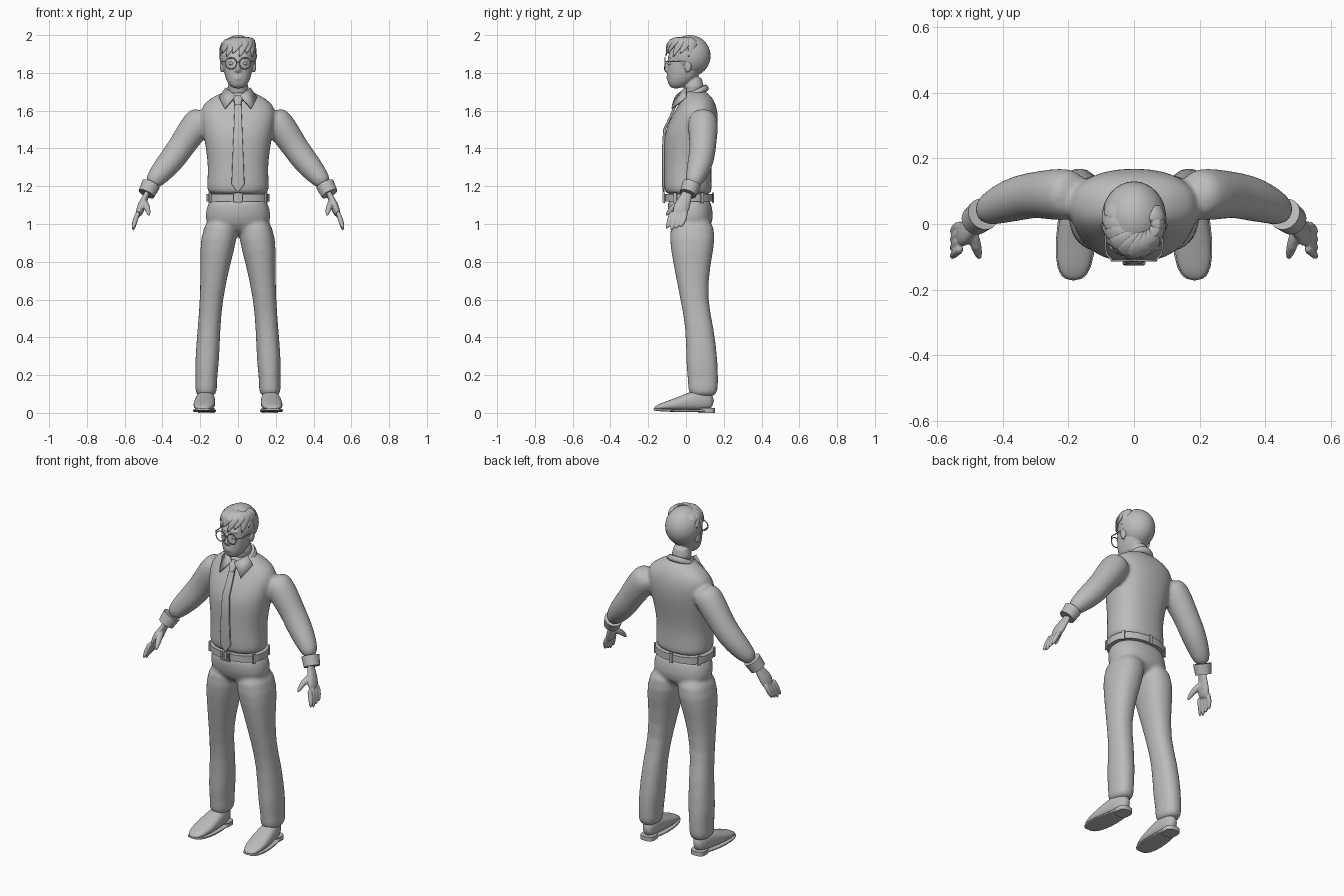
import bpy, bmesh, math
from mathutils import Vector, Matrix

if "Cube" in bpy.data.objects:
    bpy.data.objects.remove(bpy.data.objects["Cube"], do_unlink=True)

COLOUR = (.5, .5, .5, 1)
grey = bpy.data.materials.new("plain_grey")
grey.use_nodes = True
grey.diffuse_color = COLOUR
grey.node_tree.nodes["Principled BSDF"].inputs["Base Color"].default_value = COLOUR


def signed_power(value, exponent):
    return math.copysign(abs(value) ** exponent, value)


def ring(centre, half_u, half_v, power=2, sides=24):
    """Points of a superellipse spanned by two half axes."""
    points = []
    for i in range(sides):
        angle = math.tau * i / sides
        along_u = Vector(half_u) * signed_power(math.cos(angle), 2 / power)
        along_v = Vector(half_v) * signed_power(math.sin(angle), 2 / power)
        points.append(Vector(centre) + along_u + along_v)
    return points


def loft(bm, rings):
    """Skin a closed solid through rings of points."""
    loops = [[bm.verts.new(point) for point in points] for points in rings]
    for low, high in zip(loops, loops[1:]):
        for i in range(len(low)):
            bm.faces.new((low[i - 1], low[i], high[i], high[i - 1]))
    bm.faces.new(loops[0])
    bm.faces.new(loops[-1])


def level_ring(z, width, front, back, centre_x=0, power=2.3):
    middle, depth = (front + back) / 2, (back - front) / 2
    return ring((centre_x, middle, z), (width, 0, 0), (0, depth, 0), power)


def tube(bm, path, radii, side=1, facing=(0, 1, 0), flatness=1):
    """Loft round rings along a path, squashed along the facing direction."""
    points = [Vector((x * side, y, z)) for x, y, z in path]
    rings = []
    for i, (point, radius) in enumerate(zip(points, radii)):
        before, after = points[max(i - 1, 0)], points[min(i + 1, len(points) - 1)]
        direction = (after - before).normalized()
        across = direction.cross(Vector(facing)).normalized()
        outward = across.cross(direction)
        rings.append(ring(point, across * radius, outward * radius * flatness))
    loft(bm, rings)


def ball(bm, centre, size):
    matrix = Matrix.Translation(centre) @ Matrix.Diagonal((*size, 1))
    bmesh.ops.create_uvsphere(bm, u_segments=32, v_segments=20, radius=1, matrix=matrix)


def box(bm, centre, size, turn=0):
    matrix = Matrix.Translation(centre) @ Matrix.Rotation(turn, 4, "Z") @ Matrix.Diagonal((*size, 1))
    bmesh.ops.create_cube(bm, size=1, matrix=matrix)


def finish(bm, name, subdivide=0, voxel=0):
    """Make the object; a voxel size blends its overlapping solids into one skin."""
    bmesh.ops.recalc_face_normals(bm, faces=bm.faces)
    mesh = bpy.data.meshes.new(name)
    bm.to_mesh(mesh)
    bm.free()
    mesh.materials.append(grey)
    part = bpy.data.objects.new(name, mesh)
    bpy.context.collection.objects.link(part)
    bpy.ops.object.select_all(action="DESELECT")
    part.select_set(True)
    bpy.context.view_layer.objects.active = part
    bpy.ops.object.shade_smooth_by_angle(angle=math.radians(50))
    if subdivide:
        rounding = part.modifiers.new("rounding", "SUBSURF")
        rounding.levels = rounding.render_levels = subdivide
    if voxel:
        blend = part.modifiers.new("blend", "REMESH")
        blend.mode, blend.voxel_size, blend.use_smooth_shade = "VOXEL", voxel, True
        soften = part.modifiers.new("soften", "SMOOTH")
        soften.factor, soften.iterations = .5, 4
    return part


SIDES = {"left": 1, "right": -1}

# Shirt: torso and sleeves blended into one surface
bm = bmesh.new()
torso = [(1.15, .15, -.1, .13), (1.18, .17, -.12, .14), (1.3, .155, -.115, .13), (1.45, .18, -.12, .16),
         (1.52, .19, -.1, .17), (1.58, .2, -.07, .17), (1.63, .19, -.04, .16), (1.67, .14, -.02, .14),
         (1.71, .06, 0, .1)]
loft(bm, [level_ring(*row) for row in torso])
sleeve = [(.17, .09, 1.59), (.24, .09, 1.5), (.3, .09, 1.41), (.35, .08, 1.34), (.41, .06, 1.27), (.47, .03, 1.2)]
for side in SIDES.values():
    tube(bm, sleeve, (.08, .08, .07, .07, .06, .04), side)
finish(bm, "shirt", 2, .011)

for label, side in SIDES.items():
    # Cuff
    bm = bmesh.new()
    tube(bm, [(.46, .03, 1.21), (.485, .01, 1.16)], (.05, .045), side)
    finish(bm, label + "_cuff")

    # Hand: palm, four fingers and thumb
    bm = bmesh.new()
    sideways = (1, 0, 0)
    tube(bm, [(.475, .01, 1.18), (.49, 0, 1.14), (.51, -.02, 1.1), (.53, -.04, 1.04)],
         (.03, .03, .045, .04), side, sideways, .5)
    for finger in range(4):
        y = .025 * finger - .075
        tip = .96 + .01 * abs(finger - 1)
        tube(bm, [(.525, y, 1.07), (.545, y - .01, 1.02), (.557, y - .03, tip)],
             (.013, .015, .008), side, sideways)
    tube(bm, [(.5, -.01, 1.12), (.48, -.07, 1.09), (.47, -.11, 1.04)], (.02, .018, .008), side, sideways)
    finish(bm, label + "_hand", 1, .005)

    # Shoe: upper and sole share one outline, above a block heel
    outline = [(-.17, .02, .03), (-.14, .05, .05), (-.05, .06, .08), (.06, .05, .13), (.15, .03, .11)]
    upper, sole = [], []
    for y, width, top in outline:
        x = side * (.175 - .06 * y)
        lift = .01 + .3 * y * y
        upper.append(ring((x, y, (top + lift) / 2), (width, 0, 0), (0, 0, (top - lift) / 2), 2.4))
        sole.append(ring((x, y * 1.02, lift), (width + .004, 0, 0), (0, 0, .007), 5))
    bm = bmesh.new()
    loft(bm, upper)
    finish(bm, label + "_shoe", 2)
    bm = bmesh.new()
    loft(bm, sole)
    finish(bm, label + "_sole", 1)
    bm = bmesh.new()
    loft(bm, [level_ring(z, .043, .065, .153, side * .168, 3) for z in (0, .025)])
    finish(bm, label + "_heel")

# Trousers: hips and legs blended together
bm = bmesh.new()
hips = [(1.15, .15, -.1, .13), (1.08, .17, -.1, .14), (1, .18, -.09, .15), (.94, .1, -.03, .08)]
loft(bm, [level_ring(*row) for row in hips])
leg = [(1.05, .08, -.08, .14), (.92, .1, -.09, .16), (.8, .08, -.07, .13), (.6, .06, -.03, .11), (.45, .06, 0, .15),
       (.25, .065, 0, .17), (.18, .055, .01, .17), (.13, .06, .01, .17), (.08, .05, .02, .16)]
for side in SIDES.values():
    loft(bm, [level_ring(*row, side * (.17 - .08 * row[0] ** 2)) for row in leg])
finish(bm, "trousers", 1, .011)

# Belt, with loops spaced round it and a framed buckle
BELT = (.167, -.115, .143)
bm = bmesh.new()
loft(bm, [level_ring(z, *BELT) for z in (1.12, 1.16)])
finish(bm, "belt")
bm = bmesh.new()
for spot in level_ring(1.14, *BELT)[2::4]:
    box(bm, spot, (.01, .018, .055), math.atan2(spot.y, spot.x))
finish(bm, "belt_loops")
bm = bmesh.new()
for side in SIDES.values():
    box(bm, (side * .024, -.118, 1.14), (.007, .014, .05))
    box(bm, (0, -.118, 1.14 + side * .022), (.05, .014, .007))
finish(bm, "belt_buckle")

# Head: skull, neck, nose, lips, ears and brows
bm = bmesh.new()
skull = [(1.715, .03, -.08, -.03), (1.75, .06, -.1, .04), (1.8, .075, -.1, .08), (1.88, .085, -.1, .11),
         (1.94, .08, -.08, .1), (1.97, .04, -.04, .07)]
loft(bm, [level_ring(*row) for row in skull])
tube(bm, [(0, .04, 1.66), (0, .04, 1.8)], (.06, .055))
tube(bm, [(0, -.09, 1.87), (0, -.115, 1.82), (0, -.09, 1.8)], (.008, .014, .012))
for z in (1.768, 1.78):
    ball(bm, (0, -.092, z), (.024, .012, .006))
for side in SIDES.values():
    ball(bm, (side * .086, .01, 1.835), (.011, .02, .034))
    ball(bm, (side * .011, -.1, 1.815), (.008, .01, .008))
    tube(bm, [(.01, -.096, 1.885), (.06, -.08, 1.885)], (.007, .004), side)
finish(bm, "head", 1, .005)

# Eyes
bm = bmesh.new()
for side in SIDES.values():
    ball(bm, (side * .035, -.083, 1.85), (.015, .014, .009))
finish(bm, "eyes")

# Round glasses with bridge and temples
bm = bmesh.new()
for side in SIDES.values():
    turns = [math.tau * step / 24 for step in range(26)]
    rim = [(.037 + .03 * math.cos(turn), -.112, 1.85 + .03 * math.sin(turn)) for turn in turns]
    tube(bm, rim, [.003] * len(rim), side)
    tube(bm, [(.066, -.112, 1.86), (.085, -.09, 1.86), (.09, .02, 1.86)], [.003] * 3, side, (0, 0, 1))
tube(bm, [(-.01, -.112, 1.857), (.01, -.112, 1.857)], [.003] * 2)
finish(bm, "glasses")

# Hair: cap sliced along the hairline
bm = bmesh.new()
ball(bm, (0, .02, 1.89), (.098, .11, .11))
bmesh.ops.bisect_plane(bm, geom=bm.verts[:] + bm.edges[:] + bm.faces[:], plane_co=(0, 0, 1.82),
                       plane_no=(0, 1, 1), clear_inner=True)
finish(bm, "hair_cap")

# Hair locks fanned from the crown across the forehead and temples
bm = bmesh.new()
LOCKS = 11
for lock in range(LOCKS):
    angle = math.pi * (.9 + 1.2 * lock / (LOCKS - 1))
    sweep = angle - .3
    root = Vector((.03 + .02 * math.cos(angle), .02 * math.sin(angle), 1.985))
    bend = Vector((.085 * math.cos(angle), .01 + .105 * math.sin(angle), 1.96))
    tip = Vector((.1 * math.cos(sweep), .01 + .12 * math.sin(sweep), 1.88 + .02 * (lock % 2)))
    outward = (bend - Vector((0, 0, 1.87))).normalized()
    arch = (root + bend) / 2 + outward * .01
    tube(bm, [root, arch, bend, tip], (.01, .025, .03, .003), facing=outward, flatness=.4)
finish(bm, "hair_locks", 1)

# Collar band tilted down to the front, with two points
bm = bmesh.new()
loft(bm, [ring((0, .04, z), (width, 0, 0), (0, width, .034))
          for z, width in ((1.67, .088), (1.69, .08), (1.71, .068), (1.7, .058))])
finish(bm, "collar_band", 1)
bm = bmesh.new()
for side in SIDES.values():
    corners = [(.01, -.05, 1.68), (.064, 0, 1.72), (.1, 0, 1.67), (.07, -.075, 1.61)]
    bm.faces.new([bm.verts.new((side * x, y, z)) for x, y, z in corners])
thickness = finish(bm, "collar_points").modifiers.new("thickness", "SOLIDIFY")
thickness.thickness, thickness.offset = .009, 0

# Necktie: blade widening downwards to a point, and knot
bm = bmesh.new()
blade = [(1.65, -.05), (1.58, -.08), (1.5, -.117), (1.4, -.123), (1.21, -.123)]
rings = [level_ring(z, .035 - .04 * (z - 1.2), y - .004, y + .01, power=5) for z, y in blade]
loft(bm, rings + [level_ring(1.17, .003, -.123, -.115)])
finish(bm, "tie_blade")
bm = bmesh.new()
loft(bm, [level_ring(*row, power=3) for row in ((1.63, .014, -.075, -.04), (1.67, .026, -.06, -.02),
                                                (1.68, .022, -.05, -.02))])
finish(bm, "tie_knot")
